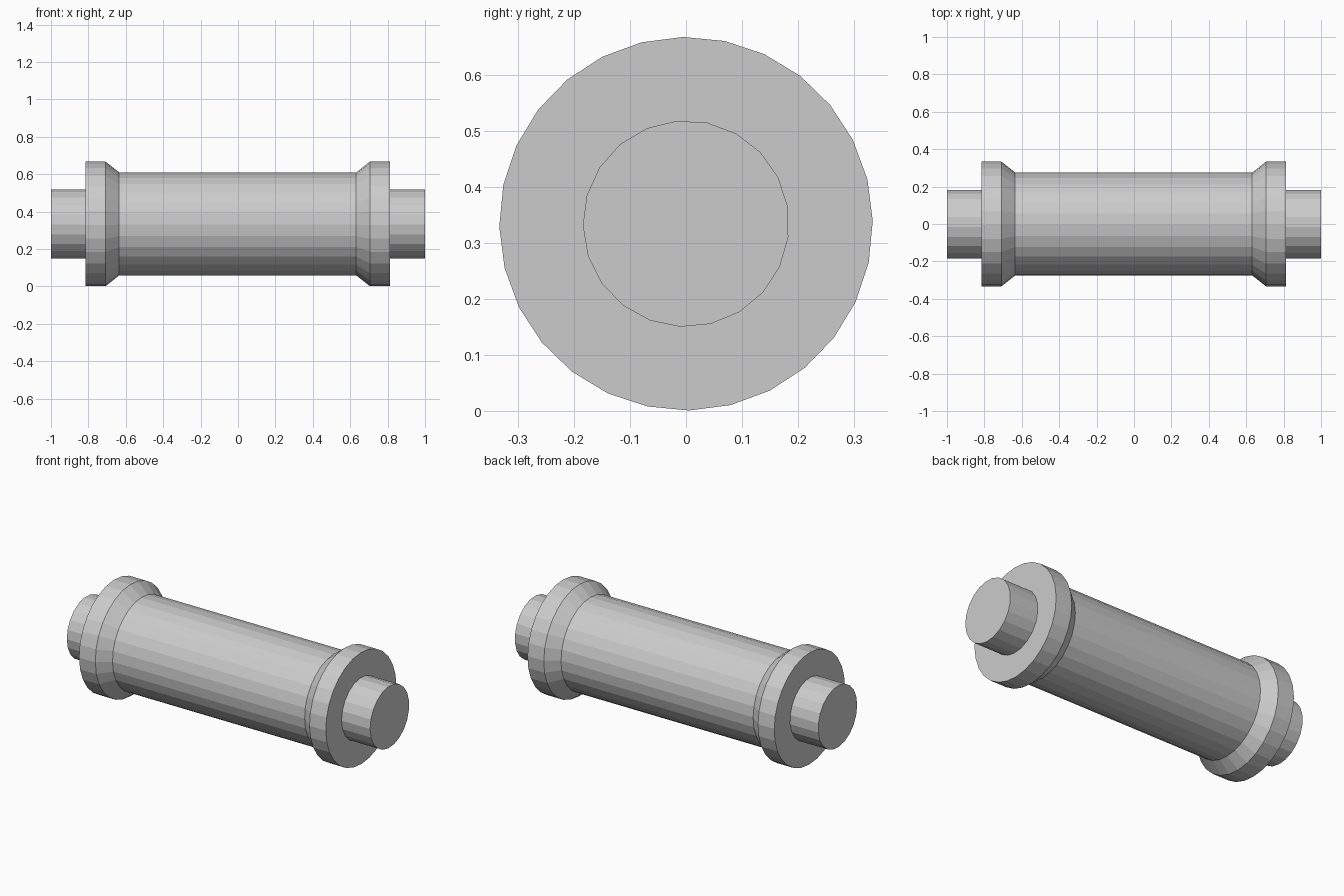
import bpy
import bmesh
from math import cos, sin, pi, radians

cube = bpy.data.objects.get("Cube")
if cube:
    bpy.data.objects.remove(cube, do_unlink=True)

AXIS_Z = 0.334

grey = bpy.data.materials.new("light grey metal")
grey.use_nodes = True
colour = (0.6, 0.6, 0.6, 1)
grey.diffuse_color = colour
grey.node_tree.nodes["Principled BSDF"].inputs["Base Color"].default_value = colour


def turned_part(name, profile, sides, phase):
    """Solid of revolution about the x axis from (x, radius) pairs, with capped ends."""
    bm = bmesh.new()
    rings = []
    for x, r in profile:
        angles = [phase + 2 * pi * i / sides for i in range(sides)]
        rings.append([bm.verts.new((x, r * cos(a), AXIS_Z + r * sin(a))) for a in angles])
    for a, b in zip(rings, rings[1:]):
        for i in range(sides):
            j = (i + 1) % sides
            bm.faces.new((a[i], a[j], b[j], b[i]))
    bm.faces.new(rings[0])
    bm.faces.new(rings[-1])
    bmesh.ops.recalc_face_normals(bm, faces=bm.faces)
    mesh = bpy.data.meshes.new(name)
    bm.to_mesh(mesh)
    bm.free()
    mesh.materials.append(grey)
    obj = bpy.data.objects.new(name, mesh)
    bpy.context.collection.objects.link(obj)
    return obj


# Roller barrel with a chamfered flange at each end
turned_part("roller_body", [
    (-0.815, 0.333), (-0.708, 0.333), (-0.635, 0.275),
    (0.632, 0.275), (0.705, 0.333), (0.812, 0.333),
], 28, radians(0.9))

# Stub axles
for name, inner, outer in (("left_axle", 0.812, 1.0), ("right_axle", -0.815, -1.0)):
    turned_part(name, [(inner, 0.184), (outer, 0.184)], 21, pi + radians(1))
